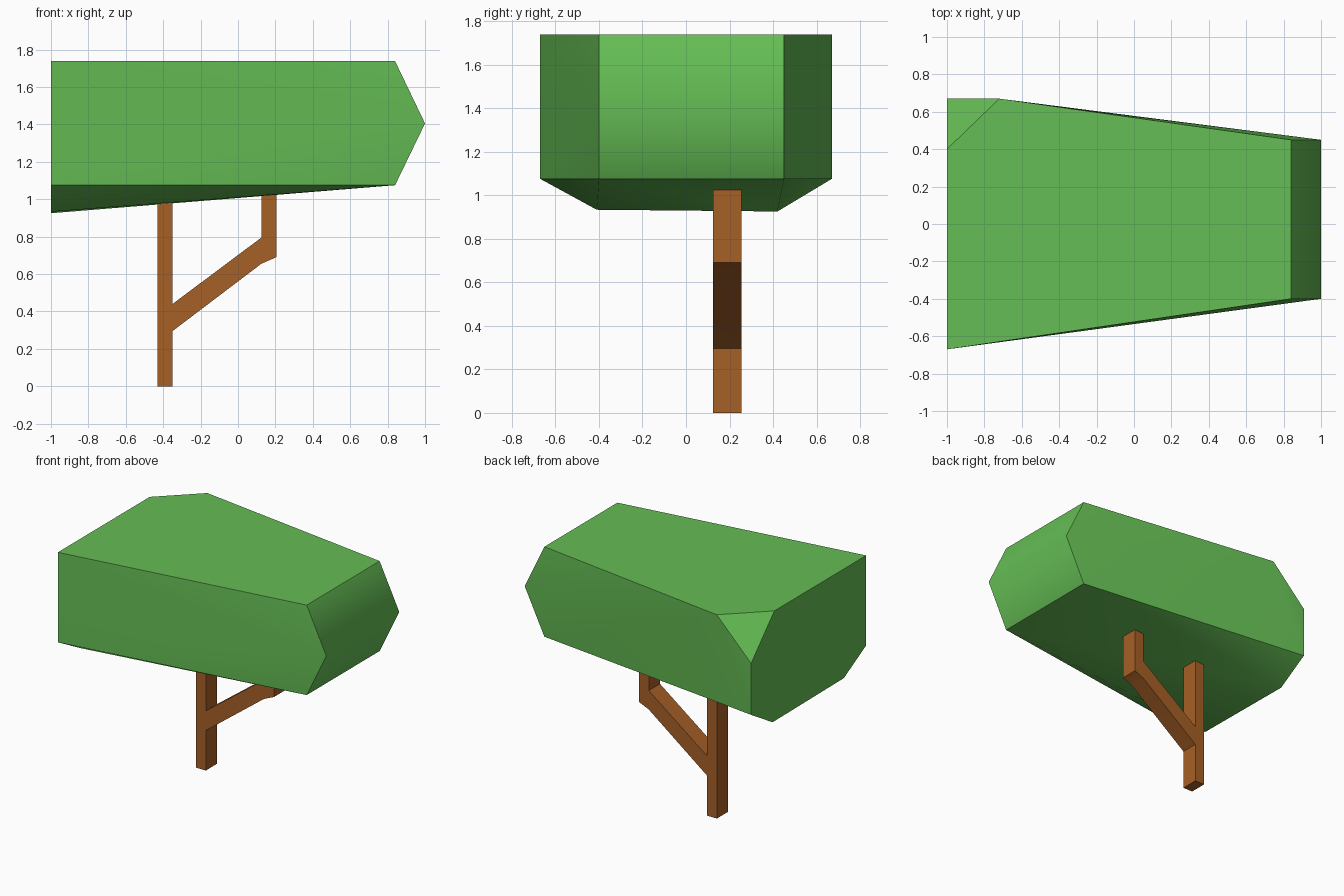
import bpy, bmesh
from math import radians

if "Cube" in bpy.data.objects:
    bpy.data.objects.remove(bpy.data.objects["Cube"])


def finish(name, bm, color, angle):
    bmesh.ops.recalc_face_normals(bm, faces=bm.faces)
    mesh = bpy.data.meshes.new(name)
    bm.to_mesh(mesh)
    bm.free()
    obj = bpy.data.objects.new(name, mesh)
    bpy.context.collection.objects.link(obj)
    mat = bpy.data.materials.new(name + "_color")
    mat.diffuse_color = color
    mat.use_nodes = True
    mat.node_tree.nodes["Principled BSDF"].inputs["Base Color"].default_value = mat.diffuse_color
    mesh.materials.append(mat)
    bpy.ops.object.select_all(action='DESELECT')
    obj.select_set(True)
    bpy.context.view_layer.objects.active = obj
    bpy.ops.object.shade_smooth_by_angle(angle=radians(angle))
    return obj


# trunk and bent side branch: one flat profile in x/z, extruded along y
profile = [(-0.43, 0), (-0.35, 0), (-0.35, 0.295), (0.125, 0.655), (0.205, 0.69),
           (0.205, 1.03), (0.125, 1.03), (0.125, 0.795), (-0.35, 0.44),
           (-0.35, 1.0), (-0.43, 1.0)]
bm = bmesh.new()
face = bm.faces.new([bm.verts.new((x, 0.125, z)) for x, z in profile])
ext = bmesh.ops.extrude_face_region(bm, geom=[face])
moved = [v for v in ext["geom"] if isinstance(v, bmesh.types.BMVert)]
bmesh.ops.translate(bm, verts=moved, vec=(0, 0.13, 0))
finish("trunk", bm, (0.38, 0.115, 0.02, 1), 30)

# leaf canopy: convex faceted block, wedge-shaped at +x, one clipped corner
LOW, MID, TOP = 1.075, 1.405, 1.738
points = [(-1, -0.67, LOW), (-1, -0.67, TOP), (-1, 0.67, LOW)]      # wide end
points += [(-1, 0.4, TOP), (-0.72, 0.67, TOP), (-1, 0.67, 1.455)]   # clipped corner
points += [(-1, -0.41, 0.933), (-1, 0.42, 0.925)]                   # sagging underside
for y in (-0.4, 0.45):                                              # wedge end
    points += [(0.84, y, LOW), (1, y, MID), (0.84, y, TOP)]
bm = bmesh.new()
for p in points:
    bm.verts.new(p)
bmesh.ops.convex_hull(bm, input=bm.verts)
bmesh.ops.dissolve_limit(bm, angle_limit=radians(0.5), verts=bm.verts, edges=bm.edges)
finish("canopy", bm, (0.13, 0.51, 0.09, 1), 53)
